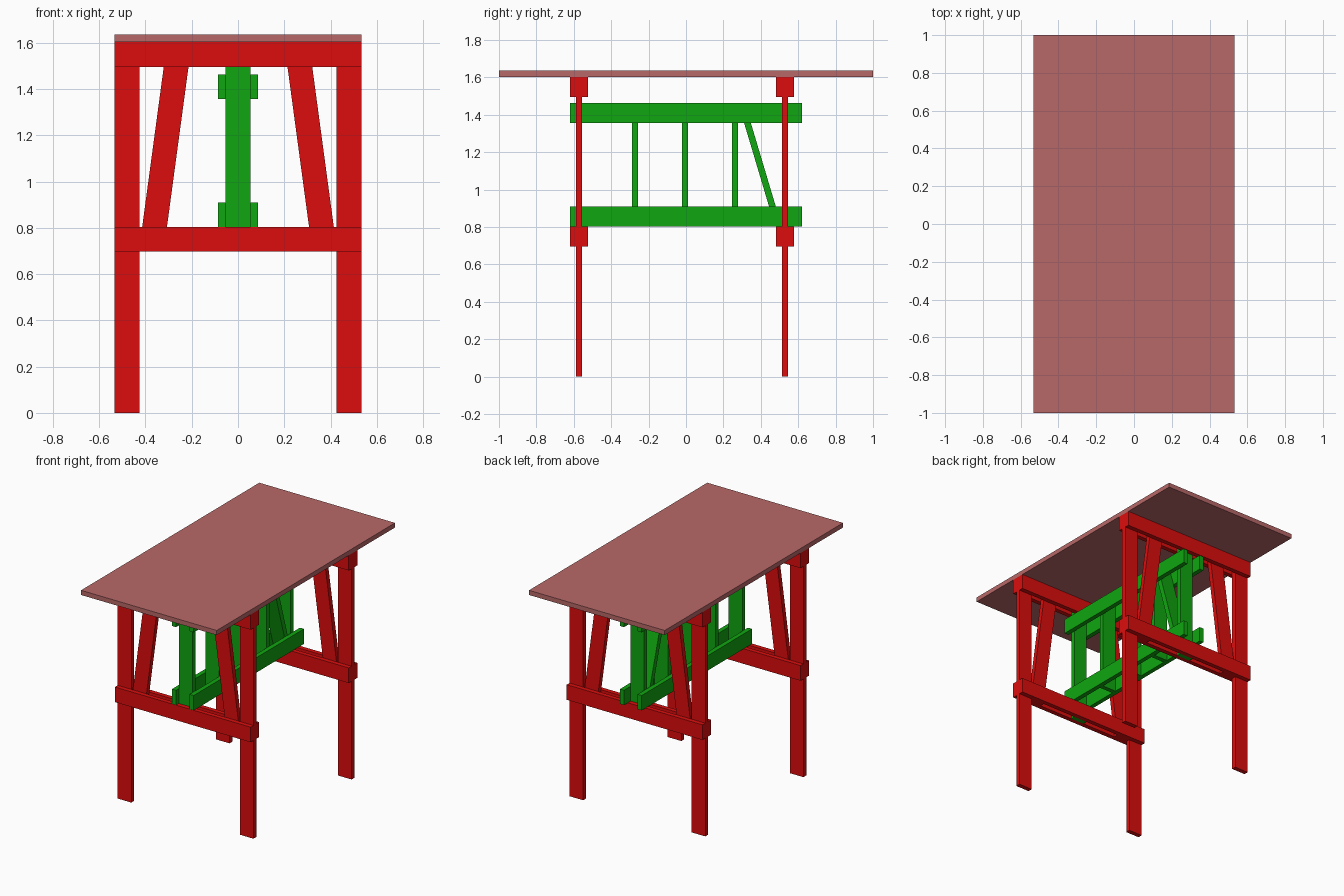
import bpy, bmesh

if "Cube" in bpy.data.objects:
    bpy.data.objects.remove(bpy.data.objects["Cube"])

T = 0.032       # board thickness
W = 0.107       # board width
LOW, HIGH = 0.697, 1.603
HALF = 0.533    # half width of the table


def material(name, rgb):
    m = bpy.data.materials.new(name)
    m.diffuse_color = (*rgb, 1)
    m.use_nodes = True
    m.node_tree.nodes["Principled BSDF"].inputs["Base Color"].default_value = m.diffuse_color
    return m


RED = material("red_paint", (0.72, 0.004, 0.004))
GREEN = material("green_paint", (0.005, 0.38, 0.005))
PINK = material("top_paint", (0.485, 0.138, 0.138))


def board(name, mat, bottom, top, size, z0, z1):
    """Board with horizontal ends; bottom and top are (x, y) centres of its ends."""
    bm = bmesh.new()
    bmesh.ops.create_cube(bm, size=1)
    for v in bm.verts:
        (cx, cy), z = (top, z1) if v.co.z > 0 else (bottom, z0)
        v.co = (cx + v.co.x * size[0], cy + v.co.y * size[1], z)
    mesh = bpy.data.meshes.new(name)
    bm.to_mesh(mesh)
    bm.free()
    mesh.materials.append(mat)
    ob = bpy.data.objects.new(name, mesh)
    bpy.context.collection.objects.link(ob)
    return ob


def straight(name, mat, x, y, size, z0, z1):
    return board(name, mat, (x, y), (x, y), size, z0, z1)


# Table top
straight("table_top", PINK, 0, 0, (2 * HALF, 2), HIGH, 1.636)

# Two trestle frames: legs and braces sandwiched between paired planks
for end, y in (("front", -0.572), ("back", 0.529)):
    for side, s in (("left", -1), ("right", 1)):
        straight(f"{end}_{side}_leg", RED, s * (HALF - W / 2), y, (W, T), 0, HIGH)
        board(f"{end}_{side}_brace", RED, (s * 0.375, y), (s * 0.253, y), (W, T), LOW, HIGH)
    for face, s in (("outer", -1), ("inner", 1)):
        for level, z in (("lower", LOW), ("upper", HIGH - W)):
            straight(f"{end}_{level}_{face}_crossbar", RED, 0, y + s * T, (2 * HALF, T), z, z + W)
    straight(f"{end}_centre_post", GREEN, 0, y, (W, T), LOW, HIGH)

# Paired long rails joining the frames
for side, s in (("left", -1), ("right", 1)):
    for level, z in (("lower", 0.803), ("upper", 1.357)):
        straight(f"{level}_{side}_rail", GREEN, s * (W + T) / 2, 0, (T, 1.238), z, z + 0.106)

# Uprights and the single diagonal between the rails
for i, y in enumerate((-0.273, -0.005, 0.262)):
    straight(f"rail_upright_{i + 1}", GREEN, 0, y, (W, T), 0.803, 1.463)
board("rail_diagonal", GREEN, (0, 0.494), (0, 0.297), (W, 0.036), 0.803, 1.463)
